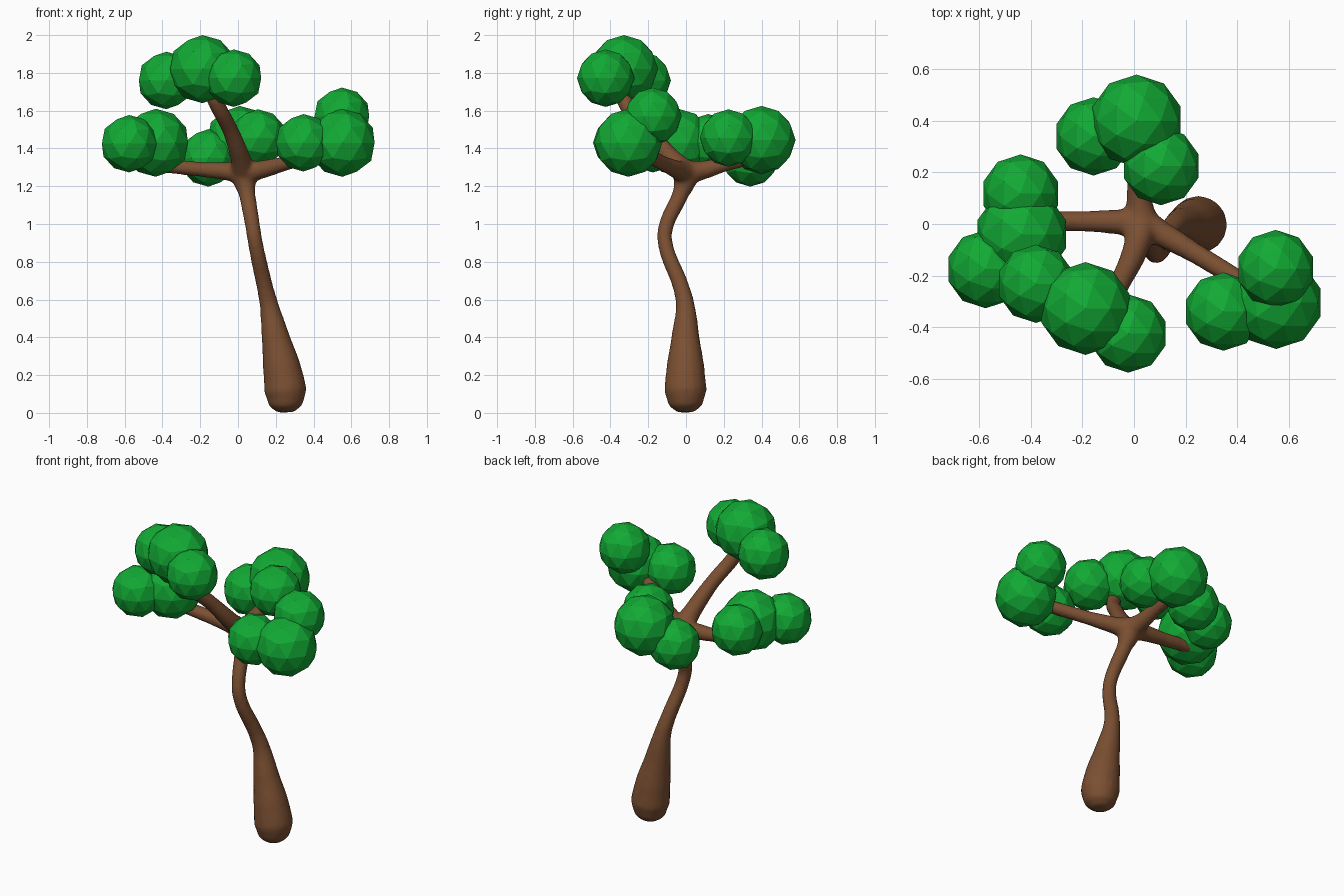
import bpy

if "Cube" in bpy.data.objects:
    bpy.data.objects.remove(bpy.data.objects["Cube"])


def material(name, color):
    m = bpy.data.materials.new(name)
    m.diffuse_color = (*color, 1)
    m.use_nodes = True
    m.node_tree.nodes["Principled BSDF"].inputs["Base Color"].default_value = m.diffuse_color
    return m


bark = material("bark", (0.20, 0.08, 0.032))
green = material("leaf_green", (0.006, 0.40, 0.035))

# Limb paths: (x, y, z, radius)
limbs = [
    # trunk: bulbous foot, thin bent stem, flare at the fork
    [(.253, -.003, .003, .045), (.252, -.003, .04, .09), (.25, -.003, .12, .113), (.23, -.003, .25, .1),
     (.199, -.003, .40, .075), (.165, -.004, .57, .05), (.144, -.024, .66, .044),
     (.09, -.112, .91, .04), (.079, -.108, .98, .04), (.048, -.028, 1.16, .044),
     (.035, -.005, 1.23, .062), (.03, 0, 1.29, .05)],
    # left branch
    [(.03, 0, 1.27, .068), (-.06, .008, 1.28, .049), (-.2, .01, 1.29, .04), (-.45, .01, 1.315, .037)],
    # right branch
    [(.03, 0, 1.27, .068), (.11, -.04, 1.285, .05), (.24, -.115, 1.318, .04), (.51, -.28, 1.40, .037)],
    # back branch
    [(.03, 0, 1.27, .068), (.02, .09, 1.285, .05), (.015, .2, 1.315, .04), (.0, .39, 1.36, .037)],
    # front branch, rising
    [(.03, 0, 1.27, .068), (.012, -.08, 1.35, .052), (-.04, -.2, 1.495, .043),
     (-.12, -.325, 1.65, .042), (-.165, -.34, 1.75, .04)],
]
curve = bpy.data.curves.new("trunk_and_branches", 'CURVE')
curve.dimensions = '3D'
curve.bevel_depth = 1
curve.bevel_resolution = 6
curve.use_fill_caps = True
for path in limbs:
    s = curve.splines.new('BEZIER')
    s.resolution_u = 6
    s.bezier_points.add(len(path) - 1)
    for p, (x, y, z, r) in zip(s.bezier_points, path):
        p.co = (x, y, z)
        p.radius = r
        p.handle_left_type = p.handle_right_type = 'AUTO'
trunk = bpy.data.objects.new("trunk_and_branches", curve)
bpy.context.collection.objects.link(trunk)
bpy.context.view_layer.objects.active = trunk
trunk.select_set(True)
bpy.ops.object.convert(target='MESH')
trunk = bpy.context.object
trunk.data.materials.clear()
trunk.data.materials.append(bark)

# Fuse the limbs into one smooth skin
remesh = trunk.modifiers.new("fuse", 'REMESH')
remesh.mode = 'VOXEL'
remesh.voxel_size = 0.012
remesh.use_smooth_shade = True
soften = trunk.modifiers.new("soften", 'SMOOTH')
soften.factor = 0.5
soften.iterations = 8

# Foliage: faceted balls, one large and two small per branch
clumps = {
    "back_leaves": [(.01, .40, 1.445, .18), (-.157, .34, 1.35, .152), (.105, .225, 1.455, .152)],
    "left_leaves": [(-.436, -.04, 1.43, .18), (-.44, .118, 1.43, .152), (-.576, -.175, 1.425, .152)],
    "front_leaves": [(-.188, -.328, 1.82, .18), (-.38, -.232, 1.76, .152), (-.022, -.425, 1.772, .152)],
    "right_leaves": [(.552, -.305, 1.43, .18), (.347, -.34, 1.43, .152), (.55, -.175, 1.57, .152)],
}
for name, balls in clumps.items():
    for i, (x, y, z, r) in enumerate(balls):
        bpy.ops.mesh.primitive_ico_sphere_add(subdivisions=2, radius=r, location=(x, y, z))
        ball = bpy.context.object
        ball.name = f"{name}_{i + 1}"
        ball.data.materials.append(green)
